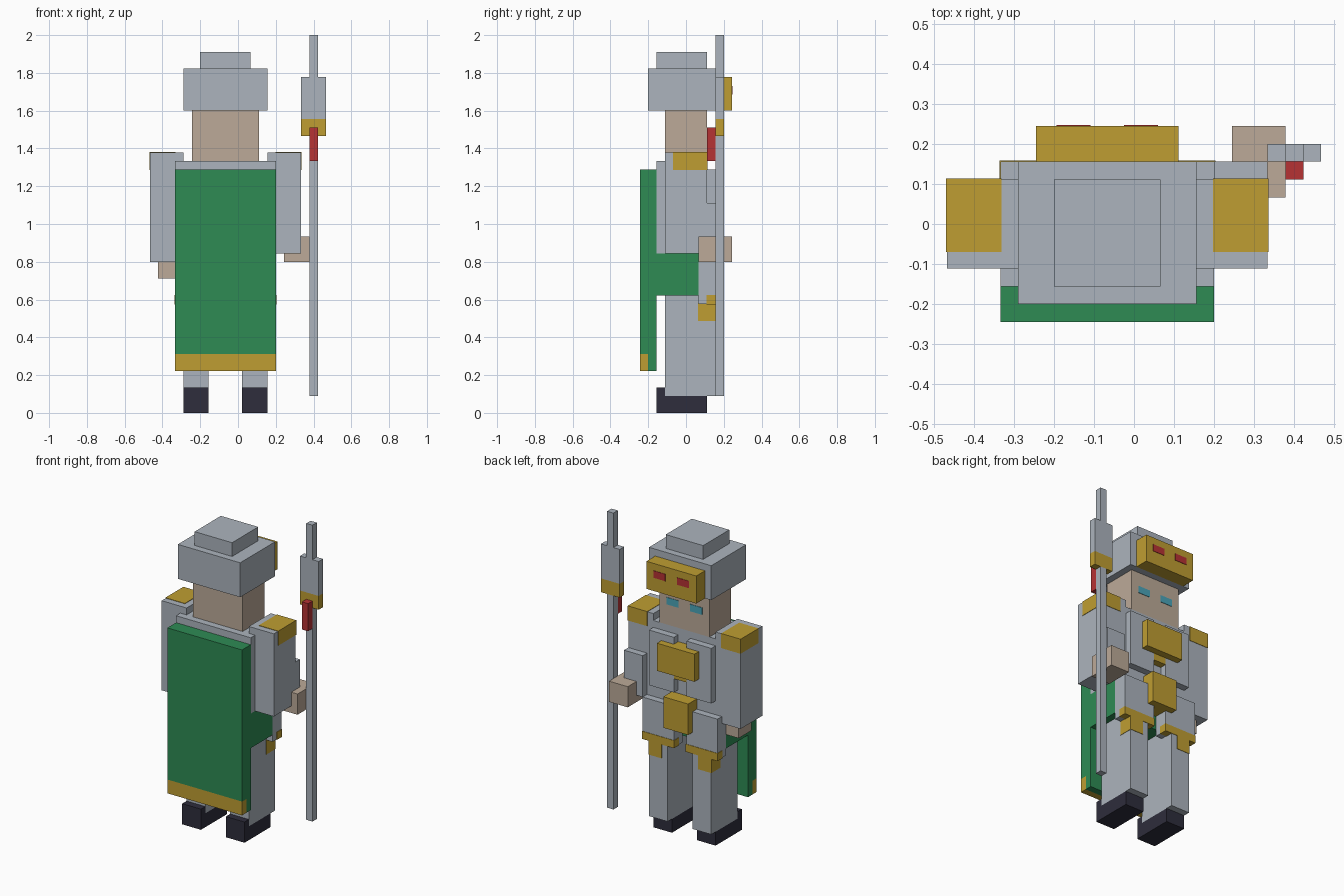
import bpy
import bmesh

if "Cube" in bpy.data.objects:
    bpy.data.objects.remove(bpy.data.objects["Cube"], do_unlink=True)

UNIT = 2 / 45          # one voxel
MID = 9                # body symmetry plane, in voxels
SKIN_GAP = 0.06        # thickness of painted plates, in voxels


def linear(c):
    c /= 255
    return c / 12.92 if c <= 0.04045 else ((c + 0.055) / 1.055) ** 2.4


def material(name, r, g, b):
    m = bpy.data.materials.new(name)
    m.use_nodes = True
    col = (linear(r), linear(g), linear(b), 1)
    m.diffuse_color = col
    bsdf = m.node_tree.nodes["Principled BSDF"]
    bsdf.inputs["Base Color"].default_value = col
    bsdf.inputs["Roughness"].default_value = 0.9
    return m


STEEL = material("steel_grey", 172, 180, 189)
GOLD = material("gold", 191, 158, 50)
GREEN = material("cape_green", 46, 139, 84)
SKIN = material("skin", 188, 170, 152)
RED = material("red", 182, 50, 52)
DARK = material("dark_boot", 46, 45, 60)
CYAN = material("eye_cyan", 75, 165, 185)


def block(name, x, y, z, mat, grow=0):
    """Box from voxel ranges; grow swells it slightly for painted plates."""
    lo = [r[0] - grow for r in (x, y, z)]
    hi = [r[1] + grow for r in (x, y, z)]
    offset = (10.5, 5.5, 0)
    bm = bmesh.new()
    bmesh.ops.create_cube(bm, size=1)
    for v in bm.verts:
        for a in range(3):
            v.co[a] = ((lo[a] if v.co[a] < 0 else hi[a]) - offset[a]) * UNIT
    mesh = bpy.data.meshes.new(name)
    bm.to_mesh(mesh)
    bm.free()
    mesh.materials.append(mat)
    ob = bpy.data.objects.new(name, mesh)
    bpy.context.collection.objects.link(ob)
    return ob


def pair(name, x, y, z, mat, grow=0):
    """The same box on both sides of the body."""
    block("right_" + name, x, y, z, mat, grow)
    block("left_" + name, (2 * MID - x[1], 2 * MID - x[0]), y, z, mat, grow)


# Boots and legs
pair("boot_sole", (4, 7), (2, 8), (0, 2), DARK)
pair("boot_heel", (4, 7), (2, 3), (2, 3), DARK)
pair("leg", (4, 7), (3, 9), (2, 14), STEEL)
pair("knee_trim", (4, 6), (7, 9), (11, 13), GOLD, SKIN_GAP)

# Hip armour
pair("hip_plate", (3, 8), (7, 9), (13, 19), STEEL)
pair("hip_trim", (3, 8), (8, 9), (13, 14), GOLD, SKIN_GAP)
block("sash", (3, 15), (2, 7), (14, 19), GREEN)
block("buckle", (7, 11), (7, 10), (16, 20.5), GOLD)

# Torso
block("torso", (3, 15), (2, 8), (19, 30), STEEL)
pair("chest_plate", (4, 8), (8, 9), (21, 29), STEEL)
block("chest_badge", (6, 12), (8, 10), (24, 28), GOLD)
block("badge_tip", (8, 10), (8, 9), (23, 24), GOLD)

# Cape
block("cape_outer", (3, 15), (0, 1), (7, 29), GREEN)
block("cape_inner", (3, 15), (1, 2), (5, 29), GREEN)
block("cape_trim", (3, 15), (0, 1), (5, 7), GOLD)

# Arms
block("right_arm", (0, 4), (3, 8), (18, 31), STEEL)
block("right_hand", (1, 4), (4, 7), (16, 18), SKIN)
block("left_arm", (14, 18), (3, 8), (19, 31), STEEL)
block("left_forearm", (15, 18), (7.5, 9), (19, 25), STEEL)
block("left_hand", (16, 19), (7, 11), (18, 21), SKIN)
pair("shoulder_trim", (0, 3), (4, 8), (29, 31), GOLD, SKIN_GAP)

# Head and helmet
block("head", (5, 13), (3, 8), (30, 36), SKIN)
pair("eye", (6.2, 8), (7.9, 8), (33, 33.9), CYAN, SKIN_GAP)
block("helmet", (4, 14), (1, 9), (36, 41), STEEL)
block("helmet_crown", (6, 12), (2, 8), (41, 43), STEEL)
block("helmet_mask", (5, 13), (9, 11), (36, 40), GOLD)
pair("mask_eye", (6.2, 8), (10.9, 11), (38, 38.9), RED, SKIN_GAP)

# Spear
block("spear_shaft", (19, 20), (9, 10), (2, 33), STEEL)
block("spear_collar", (18, 21), (9, 10), (33, 35), GOLD)
block("spear_blade", (18, 21), (9, 10), (35, 40), STEEL)
block("spear_tip", (19, 20), (9, 10), (40, 45), STEEL)
block("spear_tassel", (19, 20), (8, 9), (30, 34), RED)
